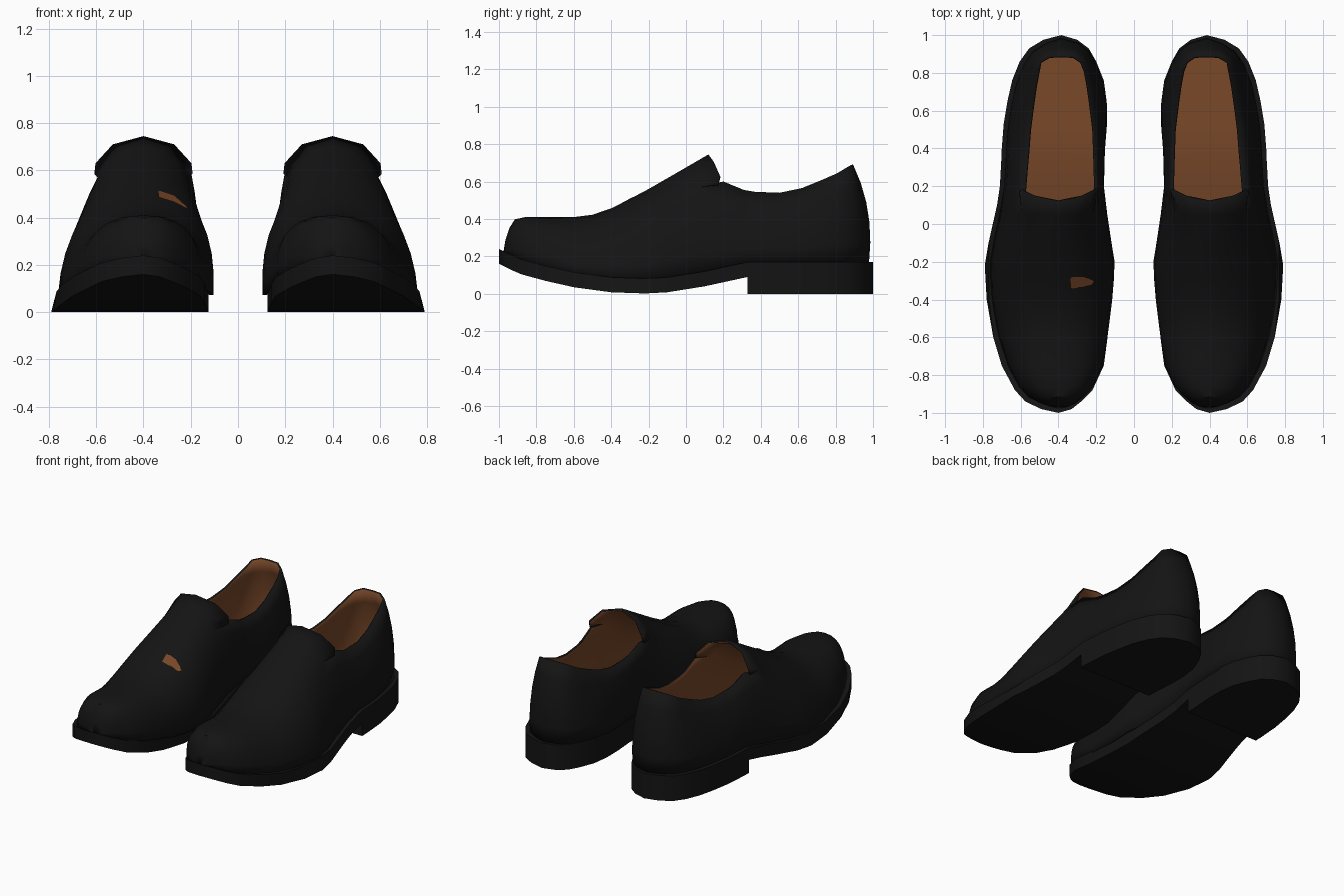
import bpy, bmesh, math

if "Cube" in bpy.data.objects:
    bpy.data.objects.remove(bpy.data.objects["Cube"])

def material(name, rgb):
    m = bpy.data.materials.new(name)
    m.diffuse_color = (*rgb, 1)
    m.use_nodes = True
    m.node_tree.nodes["Principled BSDF"].inputs["Base Color"].default_value = m.diffuse_color
    return m

BLACK = material("black_leather", (0.007, 0.007, 0.007))
BROWN = material("brown_lining", (0.19, 0.065, 0.022))

# Plan outline of the right shoe: y, inner x, outer x
OUTLINE = [(-1, .40, .40), (-.98, .33, .49), (-.94, .28, .575), (-.88, .22, .63),
           (-.75, .16, .70), (-.6, .14, .745), (-.4, .115, .78), (-.22, .10, .79),
           (-.1, .12, .77), (.1, .15, .725), (.2, .16, .71), (.33, .157, .703),
           (.4, .155, .70), (.53, .145, .69), (.65, .145, .67), (.76, .16, .645),
           (.86, .20, .605), (.93, .24, .555), (.975, .30, .48), (1, .385, .385)]
# Underside of the sole and ridge of the upper: y, z
BOTTOM = [(-1, .16), (-.9, .11), (-.8, .08), (-.6, .035), (-.4, .008), (-.25, 0),
          (-.1, .008), (.1, .04), (.33, .09), (1, .09)]
RIDGE = [(-.975, .23), (-.965, .29), (-.945, .35), (-.915, .398), (-.86, .41),
         (-.55, .41), (-.45, .435), (-.37, .47), (-.2, .56), (0, .675), (.12, .745)]
# Opening edge, matched to the outline from y = .2 back: y, z, inner x, outer x
COLLAR = [(.2, .6, .2, .58), (.31, .555, .203, .571), (.37, .545, .205, .565),
          (.5, .54, .21, .555), (.62, .565, .225, .54), (.73, .61, .24, .525),
          (.81, .645, .255, .51), (.86, .675, .275, .50), (.89, .69, .32, .45),
          (.893, .692, .385, .385)]
ANGLES = [0, 10, 20, 30, 40, 50, 60, 75, 90]
WALL = 6            # section points per side that carry on behind the tongue

def at(table, y, col=1):
    if y <= table[0][0]:
        return table[0][col]
    for a, b in zip(table, table[1:]):
        if y <= b[0]:
            return a[col] + (b[col] - a[col]) * (y - a[0]) / (b[0] - a[0])
    return table[-1][col]

def sole_top(y):
    return min(at(BOTTOM, y) + .08, .17) if y > 0 else at(BOTTOM, y) + .08

def upper_base(y):
    """Centre and half width of the upper where it meets the sole."""
    a, b = at(OUTLINE, y / .978, 1), at(OUTLINE, y / .978, 2)
    return (a + b) / 2 - .012, (b - a) / 2 * .96

def power(y):
    return 2.5 if y < -.6 else 2.1

def finish(name, bm, mats, mirror=True, thickness=0):
    me = bpy.data.meshes.new(name)
    bm.to_mesh(me)
    bm.free()
    ob = bpy.data.objects.new(name, me)
    bpy.context.collection.objects.link(ob)
    for m in mats:
        me.materials.append(m)
    bpy.ops.object.select_all(action='DESELECT')
    ob.select_set(True)
    bpy.context.view_layer.objects.active = ob
    bpy.ops.object.shade_smooth_by_angle(angle=math.radians(40))
    if thickness:
        s = ob.modifiers.new("lining", 'SOLIDIFY')
        s.thickness = thickness
        s.offset = -1
        s.material_offset = 1
        s.material_offset_rim = 0
    if mirror:
        ob.modifiers.new("pair", 'MIRROR')
    return ob

def strip(bm, rows, closed=False):
    """Skin between consecutive rows of points."""
    vs = [[bm.verts.new(p) for p in r] for r in rows]
    n = len(rows[0])
    for a, b in zip(vs, vs[1:]):
        for i in range(n if closed else n - 1):
            j = (i + 1) % n
            bm.faces.new((a[i], b[i], b[j], a[j]))
    return vs

def slab(name, outline, low, high):
    bm = bmesh.new()
    rows = []
    for y, xi, xo in outline:
        xi = max(xi, .125)
        rows.append([(xo, y, low(y)), (min(xo, .768), y, high(y)),
                     (xi, y, high(y)), (xi, y, low(y))])
    vs = strip(bm, rows, True)
    if outline[0][1] != outline[0][2]:
        bm.faces.new(vs[0])
    bmesh.ops.remove_doubles(bm, verts=bm.verts, dist=1e-4)
    bmesh.ops.recalc_face_normals(bm, faces=bm.faces)
    finish(name, bm, [BLACK])

# Sole and heel block
slab("sole", OUTLINE, lambda y: at(BOTTOM, y), sole_top)
slab("heel", [r for r in OUTLINE if r[0] >= .33], lambda y: 0, lambda y: .09)

# Upper: vamp sections from toe to tongue
def section(y):
    c, w = upper_base(y)
    z0 = sole_top(y) - .01
    h = at(RIDGE, y) - z0
    e = 2 / power(y)
    pts = []
    for side, angles in ((1, ANGLES), (-1, ANGLES[-2::-1])):
        for a in angles:
            v = math.sin(math.radians(a)) ** e
            u = max(math.cos(math.radians(a)), 0) ** e
            pts.append((c + (.4 - c) * v + side * w * u, y, z0 + h * v))
    return pts

bm = bmesh.new()
stations = [-.975, -.965, -.945, -.915, -.86, -.75, -.6, -.5, -.4, -.3, -.2, -.1, .05]
rows = [section(y) for y in stations]
strip(bm, rows)
last = rows[-1]

# Tongue flap standing above the collar
flap = [(.208, .17, .585), (.203, .18, .63), (.13, .145, .71), (0, .12, .745)]
edge = [(.4 + x, y, z) for x, y, z in flap] + [(.4 - x, y, z) for x, y, z in flap[-2::-1]]
strip(bm, [last[WALL - 1:len(last) - WALL + 1], edge])

# Side and heel walls up to the opening
def wall_column(base, rim):
    pts = []
    mid = [base[k] + (rim[k] - base[k]) * f for k, f in enumerate((.2, .05, .52))]
    ctrl = [2 * m - (b + r) / 2 for m, b, r in zip(mid, base, rim)]
    for i in range(WALL):
        t = i / (WALL - 1)
        pts.append(tuple((1 - t) ** 2 * b + 2 * t * (1 - t) * q + t * t * r
                         for b, q, r in zip(base, ctrl, rim)))
    return pts

rear = [r[0] for r in OUTLINE if r[0] >= .2]
outer, inner = [last[:WALL]], [last[-WALL:]]
for y, (cy, cz, ci, co) in zip(rear, COLLAR):
    yb = y * .978
    c, w = upper_base(yb)
    if y == 1:
        c, w = .385, 0
    z = sole_top(yb) - .01
    outer.append(wall_column((c + w, yb, z), (co, cy, cz)))
    inner.append(wall_column((c - w, yb, z), (ci, cy, cz))[::-1])
strip(bm, outer)
strip(bm, inner)
bmesh.ops.remove_doubles(bm, verts=bm.verts, dist=1e-4)
finish("upper", bm, [BLACK, BROWN], thickness=.012)

# Insole
bm = bmesh.new()
rows = []
for y in [-.3, -.1, .1, .33, .5, .65, .76, .86, .92, .955]:
    c, w = upper_base(y)
    rows.append([(c + w * .97, y, sole_top(y) + .012), (c - w * .97, y, sole_top(y) + .012)])
strip(bm, rows)
finish("insole", bm, [BROWN])

# Small brown patch on the left vamp only
bm = bmesh.new()
patch = []
for x, y in [(-.34, -.283), (-.27, -.277), (-.21, -.30), (-.22, -.322), (-.27, -.335), (-.335, -.342)]:
    c, w = upper_base(y)
    n = power(y)
    v = (1 - abs((-x - .4) / w) ** n) ** (1 / n)
    z0 = sole_top(y) - .01
    patch.append(bm.verts.new((x, y, z0 + (at(RIDGE, y) - z0) * v + .008)))
bm.faces.new(patch[::-1])
finish("vamp_patch", bm, [BROWN], mirror=False)
